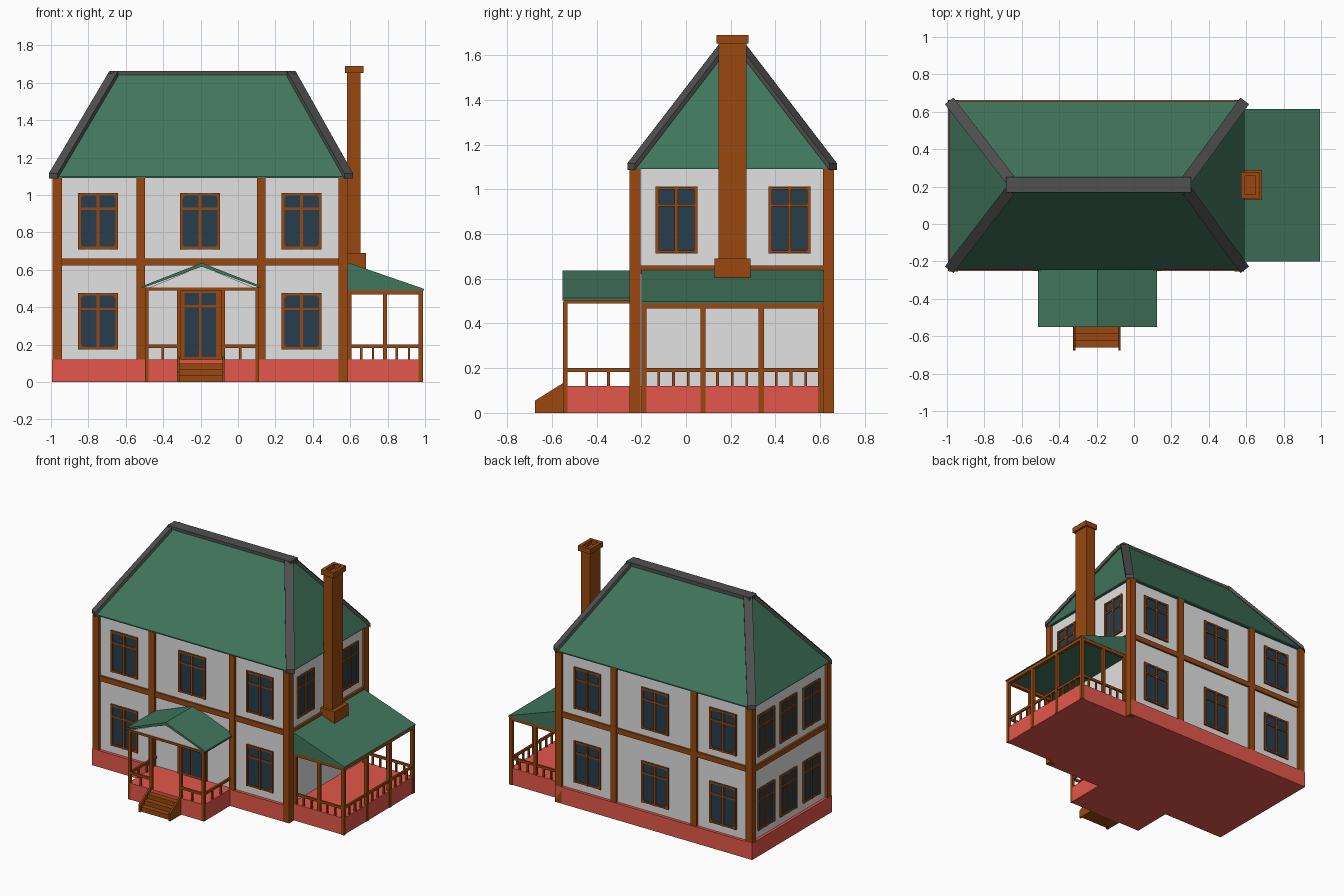
import bpy, bmesh
from mathutils import Vector

if "Cube" in bpy.data.objects:
    bpy.data.objects.remove(bpy.data.objects["Cube"])


def material(name, r, g, b):
    m = bpy.data.materials.new(name)
    m.use_nodes = True
    m.diffuse_color = (r, g, b, 1)
    m.node_tree.nodes["Principled BSDF"].inputs["Base Color"].default_value = (r, g, b, 1)
    return m


WALL = material("plaster", .76, .76, .76)
RED = material("red_base", .78, .096, .069)
WOOD = material("timber", .32, .066, .005)
GREEN = material("green_roof", .053, .18, .11)
GREY = material("ridge_grey", .08, .08, .08)
GLASS = material("dark_glass", .02, .047, .073)

parts = {}  # part name -> (bmesh, material)


def hull(name, mat, points):
    """Add the convex solid around some points to a named part."""
    bm = parts.setdefault(name, (bmesh.new(), mat))[0]
    verts = [bm.verts.new(p) for p in points]
    geom = bmesh.ops.convex_hull(bm, input=verts)["geom"]
    edges = [e for e in geom if isinstance(e, bmesh.types.BMEdge)]
    bmesh.ops.dissolve_limit(bm, angle_limit=.01, verts=verts, edges=edges)


def box(name, mat, x, y, z):
    hull(name, mat, [(a, b, c) for a in x for b in y for c in z])


def prism_y(name, mat, profile, y):
    hull(name, mat, [(px, b, pz) for px, pz in profile for b in y])


def span(c, w):
    return (c - w / 2, c + w / 2)


# House block: base, walls
X0, X1, Y0, Y1 = -.975, .57, -.23, .64
EAVE, FLOOR = 1.09, .12
box("house_base", RED, (-.995, .583), (-.252, .662), (0, FLOOR))
box("walls", WALL, (X0, X1), (Y0, Y1), (FLOOR, EAVE))

# Wall frames: axis along the wall, wall plane, outward direction
FACES = {"front": ("x", Y0, -1), "back": ("x", Y1, 1),
         "left": ("y", X1, 1), "right": ("y", X0, -1)}


def plate(name, mat, face, u, z, depth):
    axis, plane, out = FACES[face]
    d = (plane - out * .005, plane + out * depth)
    if axis == "x":
        box(name, mat, u, d, z)
    else:
        box(name, mat, d, u, z)


def window(face, u, z0, width, height=.3, clipped=False):
    frame, t = face + "_window_frames", .015
    u0, u1 = span(u, width)
    z1 = z0 + height
    plate(face + "_window_glass", GLASS, face, (u0, u1), (z0, z1), .004)
    for c in (u0 + t / 2, u, u1 - t / 2):
        plate(frame, WOOD, face, span(c, t), (z0, z1), .012)
    for c in (z0 + t / 2, z0 + height * .72, z1 - t / 2):
        plate(frame, WOOD, face, (u0, u1), span(c, t * .8), .011)
    if clipped:  # small corner fillets
        axis, plane, out = FACES[face]
        for a, s in ((u0, 1), (u1, -1)):
            for b, r in ((z0, 1), (z1, -1)):
                tri = [(a, b), (a + s * .04, b), (a, b + r * .04)]
                prism_y(frame, WOOD, tri, (plane, plane + out * .009))


for z0 in (.175, .71):
    for u in (-.748, -.203, .34):
        if not (z0 < .5 and u == -.203):
            window("front", u, z0, .215, clipped=True)
        window("back", u, z0, .215, clipped=True)
    for u in (-.04, .225, .48):
        window("right", u, z0, .19)
for u in (-.043, .463):
    window("left", u, .713, .187)

# Timber framing: wall posts, corner posts, storey band
for face in ("front", "back"):
    for u in (-.52, .124):
        plate("wall_posts", WOOD, face, span(u, .046), (FLOOR, EAVE), .018)
for cx, bottom in ((-.967, FLOOR), (.562, 0)):
    for cy in (-.228, .637):
        box("corner_posts", WOOD, span(cx, .05), span(cy, .05), (bottom, EAVE))
for face in FACES:
    u = (X0, X1) if face in ("front", "back") else (Y0, Y1)
    plate("storey_band", WOOD, face, u, (.622, .66), .014)

# Main hipped roof with grey caps
RX, RY = (-.988, .592), (-.245, .658)
TX, TY = (-.665, .285), (.175, .24)
TOP = 1.65
hull("main_roof", GREEN,
     [(x, y, EAVE + h) for x in RX for y in RY for h in (0, .008)]
     + [(x, y, TOP) for x in TX for y in TY])
box("ridge_cap", GREY, (TX[0] - .02, TX[1] + .02), (.168, .25), (TOP - .015, 1.662))
for i in (0, 1):
    for j in (0, 1):
        low = Vector((RX[i], RY[j], EAVE + .002))
        high = Vector((TX[i], TY[j], TOP - .012))
        run = high - low
        side = Vector((-run.y, run.x, 0)).normalized() * .029
        hull("hip_caps", GREY, [p + s * side + Vector((0, 0, h))
             for p in (low, high) for s in (-1, 1) for h in (-.005, .024)])

# Chimney with hollow cap
CY = .208
box("chimney_shaft", WOOD, (.582, .655), span(CY, .124), (.6, 1.66))
box("chimney_foot", WOOD, (.572, .685), span(CY, .162), (.6, .69))
for s in (-1, 1):
    box("chimney_cap", WOOD, span(.621 + s * .039, .022), span(CY, .142), (1.652, 1.69))
    box("chimney_cap", WOOD, (.572, .67), span(CY + s * .06, .022), (1.652, 1.69))


def railing(name, p, q, count):
    """Handrail with balusters between two plan points."""
    a, b = Vector(p), Vector(q)
    pad = .007
    box(name, WOOD, (min(a.x, b.x) - pad, max(a.x, b.x) + pad),
        (min(a.y, b.y) - pad, max(a.y, b.y) + pad), (.183, .2))
    for i in range(1, count + 1):
        c = a.lerp(b, i / (count + 1))
        box(name, WOOD, span(c.x, .012), span(c.y, .012), (FLOOR, .19))


# Side veranda: deck, lean-to roof, beams, posts, railings
box("veranda_deck", RED, (.57, .985), (-.195, .608), (0, FLOOR))
prism_y("veranda_roof", GREEN, [(.57, .49), (.57, .645), (.995, .498), (.995, .49)], (-.2, .615))
VX, VY = (.595, .785, .978), (-.188, .076, .337, .602)
box("veranda_beams", WOOD, span(VX[2], .024), (VY[0] - .01, VY[3] + .01), (.468, .49))
for y in VY:
    box("veranda_posts", WOOD, span(VX[2], .024), span(y, .024), (0, .48))
for y in (VY[0], VY[3]):
    box("veranda_beams", WOOD, (.57, VX[2]), span(y, .022), (.468, .49))
    for x in VX[:2]:
        box("veranda_posts", WOOD, span(x, .022), span(y, .022), (FLOOR, .48))
    for a, b in zip(VX, VX[1:]):
        railing("veranda_railing", (a, y), (b, y), 2)
for a, b in zip(VY, VY[1:]):
    railing("veranda_railing", (VX[2], a), (VX[2], b), 3)

# Front porch: deck, gabled roof, pediment, beams, posts, railings
PX, PY, PF = -.194, -.54, -.23
box("porch_deck", RED, (-.497, .112), (-.548, PF), (0, FLOOR))
for s in (-1, 1):
    slope = [(PX, .637), (PX, .617), (PX + s * .318, .502), (PX + s * .318, .513)]
    prism_y("porch_roof", GREEN, slope, (-.552, PF))
prism_y("porch_pediment", WALL, [(PX - .285, .503), (PX + .285, .503), (PX, .62)], (-.543, -.53))
box("porch_beams", WOOD, (-.498, .113), span(PY, .018), (.49, .506))
for x in (-.488, .103):
    box("porch_beams", WOOD, span(x, .018), (PY, PF), (.49, .506))
    railing("porch_railing", (x, PY), (x, -.25), 2)
    box("porch_posts", WOOD, span(x, .02), span(PY, .02), (0, .495))
for x in (-.316, -.08):
    box("porch_posts", WOOD, span(x, .02), span(PY, .02), (FLOOR, .495))
railing("porch_railing", (-.488, PY), (-.316, PY), 1)
railing("porch_railing", (-.08, PY), (.103, PY), 1)

# Double door
plate("door_frame", WOOD, "front", span(-.2, .235), (FLOOR, .495), .012)
for u in (-.248, -.156):
    plate("door_glass", GLASS, "front", span(u, .078), (.135, .475), .016)
plate("door_bars", WOOD, "front", span(-.2, .2), span(.405, .012), .02)

# Front steps with sloping side boards
for i in range(3):
    box("steps", WOOD, (-.32, -.075), (-.66 + i * .037, -.545), (i * .032, .035 + i * .032))
for x in (-.32, -.078):
    hull("step_sides", WOOD, [(a, y, z) for a in span(x, .012) for y, z in
                              ((-.675, 0), (-.675, .055), (-.548, .135), (-.548, 0))])

# Turn every collected part into an object
for name, (bm, mat) in parts.items():
    bmesh.ops.recalc_face_normals(bm, faces=bm.faces)
    mesh = bpy.data.meshes.new(name)
    bm.to_mesh(mesh)
    bm.free()
    mesh.materials.append(mat)
    bpy.context.collection.objects.link(bpy.data.objects.new(name, mesh))
